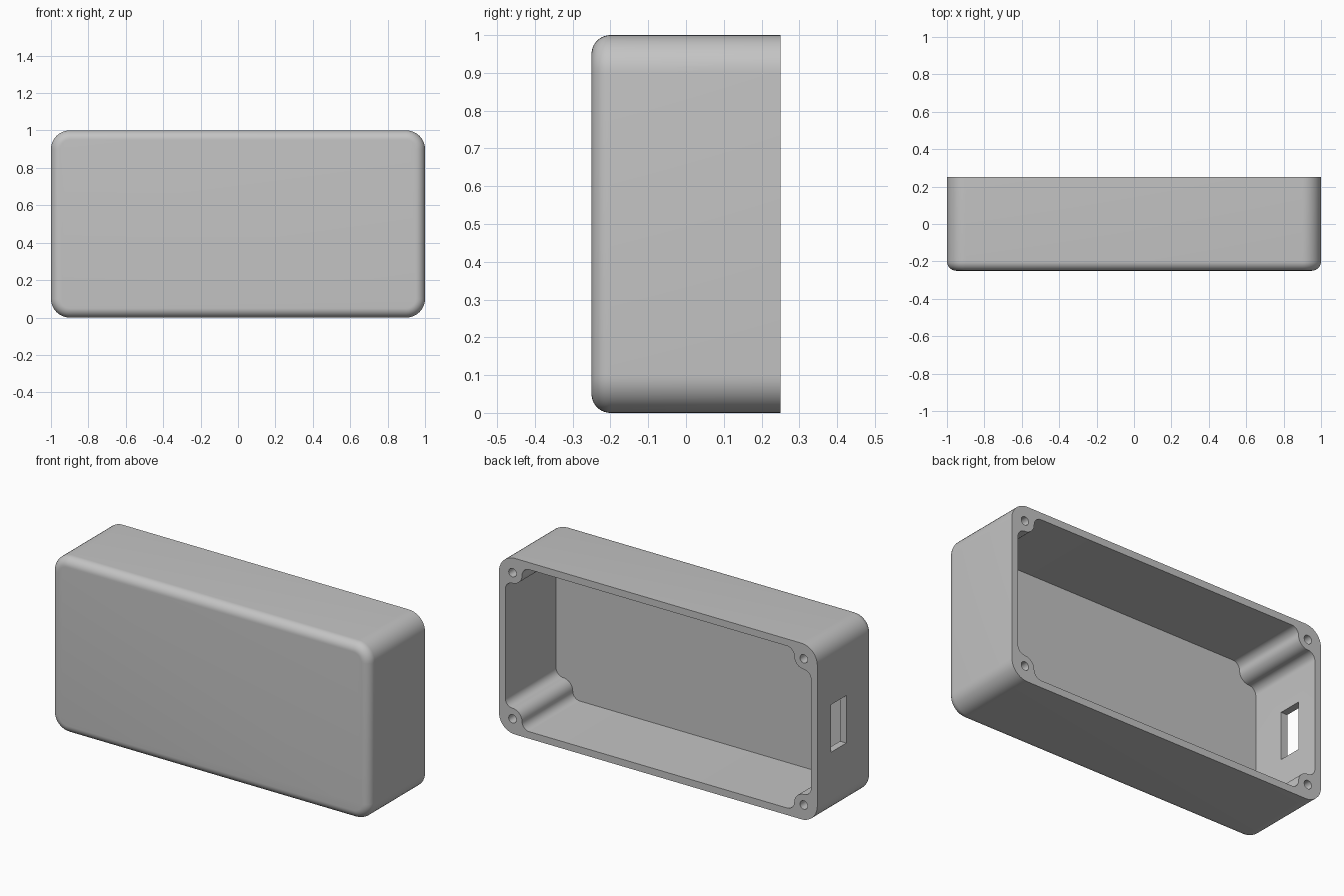
import bpy, bmesh
from math import sin, cos, pi, radians

cube = bpy.data.objects.get("Cube")
if cube:
    bpy.data.objects.remove(cube, do_unlink=True)

HALF_W, HALF_D, HALF_H = 1.0, 0.25, 0.5
WALL, FLOOR = 0.04, 0.045
CORNER, EDGE = 0.1, 0.05
POST_AT, POST_R, HOLE_R = 0.085, 0.06, 0.024
FILLET = POST_AT - WALL
STEPS = 10

grey = bpy.data.materials.new("plain grey")
grey.use_nodes = True
grey.diffuse_color = (0.55, 0.55, 0.55, 1)
grey.node_tree.nodes["Principled BSDF"].inputs["Base Color"].default_value = grey.diffuse_color


def arc(cx, cz, r, start, end, steps=STEPS):
    """Points on an arc, angles in degrees."""
    return [(cx + r * cos(radians(start + (end - start) * i / steps)),
             cz + r * sin(radians(start + (end - start) * i / steps)))
            for i in range(steps + 1)]


def four_corners(corner):
    """Mirror a corner outline, running from floor to side wall, into a closed loop."""
    loop = []
    for sx, sz in ((-1, -1), (1, -1), (1, 1), (-1, 1)):
        pts = [(sx * (HALF_W - u), HALF_H + sz * (HALF_H - v)) for u, v in corner]
        loop += pts[::-1] if sx * sz > 0 else pts
    return loop


def loft(name, rings):
    """Skin a closed solid through (y, outline) rings."""
    bm = bmesh.new()
    loops = [[bm.verts.new((x, y, z)) for x, z in pts] for y, pts in rings]
    n = len(loops[0])
    for a, b in zip(loops, loops[1:]):
        for i in range(n):
            j = (i + 1) % n
            bm.faces.new((a[i], a[j], b[j], b[i]))
    bm.faces.new(loops[0])
    bm.faces.new(loops[-1])
    bmesh.ops.recalc_face_normals(bm, faces=bm.faces)
    mesh = bpy.data.meshes.new(name)
    bm.to_mesh(mesh)
    bm.free()
    mesh.materials.append(grey)
    obj = bpy.data.objects.new(name, mesh)
    bpy.context.collection.objects.link(obj)
    return obj


def cut(target, cutter):
    """Subtract the cutter from the target and discard it."""
    cutter.hide_render = True
    mod = target.modifiers.new("cut", 'BOOLEAN')
    mod.operation, mod.solver, mod.object = 'DIFFERENCE', 'EXACT', cutter
    bpy.context.view_layer.objects.active = target
    bpy.ops.object.modifier_apply(modifier=mod.name)
    bpy.data.objects.remove(cutter, do_unlink=True)


# Outer shell: rounded corners, with a rounded front edge
rings = []
for i in range(STEPS + 1):
    t = pi / 2 * i / STEPS
    inset = EDGE * (1 - sin(t))
    y = -HALF_D + EDGE * (1 - cos(t))
    rings.append((y, four_corners(arc(CORNER, CORNER, CORNER - inset, 270, 180))))
rings.append((HALF_D, rings[-1][1]))
case = loft("enclosure_shell", rings)

# Cavity open at the back, flowing around a screw post in each corner
far = POST_AT + POST_R + FILLET
post = (arc(far, POST_AT, FILLET, 270, 180)
        + arc(POST_AT, POST_AT, POST_R, 0, 90)[1:]
        + arc(POST_AT, far, FILLET, 270, 180)[1:])
outline = four_corners(post)
cut(case, loft("cavity_cutter", [(-HALF_D + FLOOR, outline), (HALF_D + 0.1, outline)]))

# Blind screw holes
for sx in (-1, 1):
    for sz in (-1, 1):
        ring = arc(sx * (HALF_W - POST_AT), HALF_H + sz * (HALF_H - POST_AT),
                   HOLE_R, 0, 360, 24)[:-1]
        cut(case, loft("hole_cutter", [(-0.05, ring), (HALF_D + 0.1, ring)]))

# Cable slot through the right wall
slot = [(-1.1, 0.36), (-0.9, 0.36), (-0.9, 0.63), (-1.1, 0.63)]
cut(case, loft("slot_cutter", [(-0.01, slot), (0.125, slot)]))

# Smooth curves, crisp edges
bpy.ops.object.select_all(action='DESELECT')
case.select_set(True)
bpy.context.view_layer.objects.active = case
bpy.ops.object.shade_smooth_by_angle(angle=radians(30))
